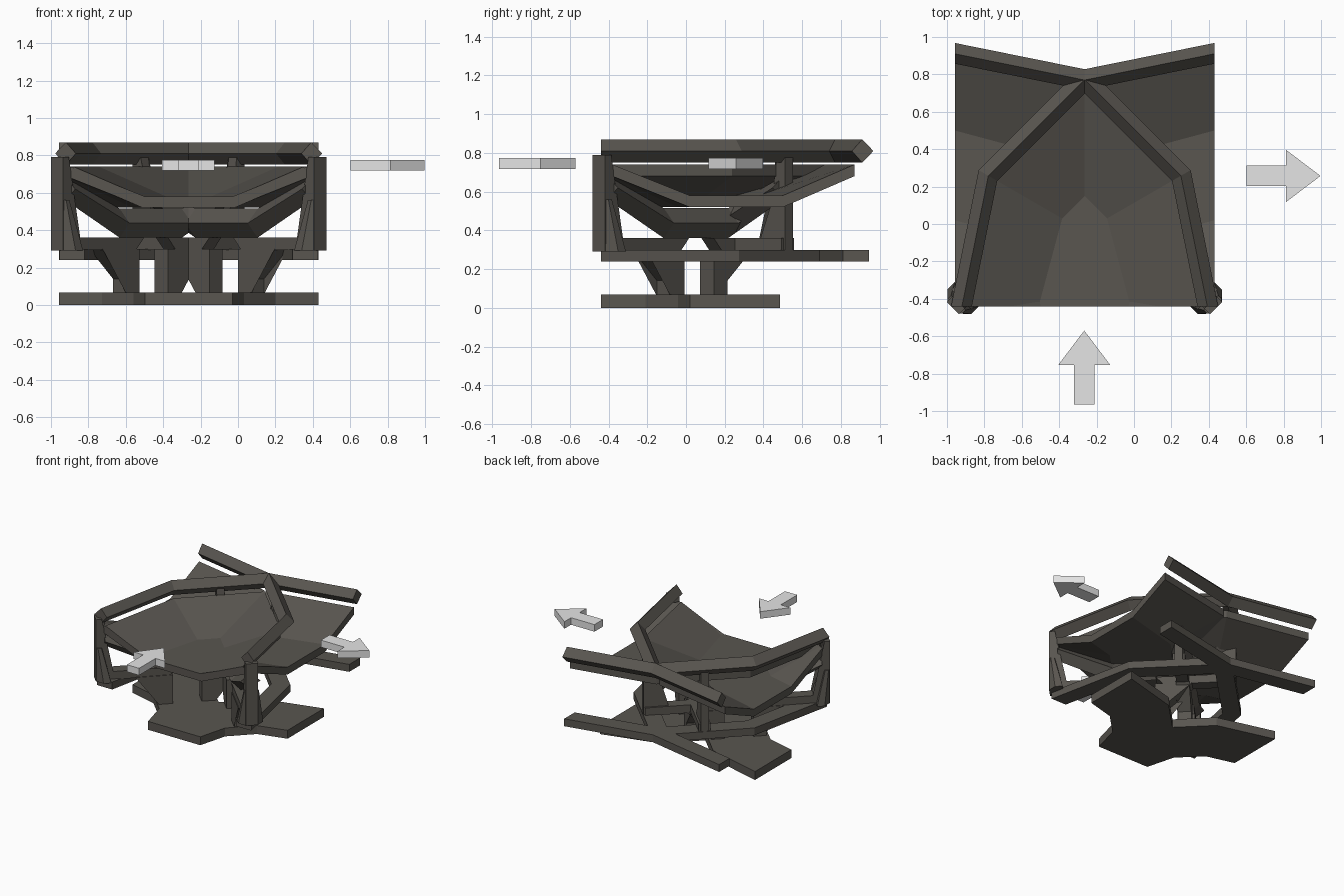
import bpy, bmesh, math

if "Cube" in bpy.data.objects:
    bpy.data.objects.remove(bpy.data.objects["Cube"])

MID, R0, Y0 = -0.264, 0.694, -0.44   # mirror line, pivot offset, pivot y


def material(name, rgb):
    m = bpy.data.materials.new(name)
    m.diffuse_color = (*rgb, 1)
    m.use_nodes = True
    m.node_tree.nodes["Principled BSDF"].inputs["Base Color"].default_value = m.diffuse_color
    return m


STONE = material("dark warm grey", (0.10, 0.092, 0.08))
LIGHT = material("light grey", (0.78, 0.78, 0.78))


def place(s, r, t, z, deg):
    """Point at radius r and sideways offset t around the pivot of side s."""
    a = math.radians(deg)
    x = r * math.cos(a) - t * math.sin(a)
    y = r * math.sin(a) + t * math.cos(a)
    return (MID + s * (R0 + x), Y0 + y, z)


def finish(name, bm, mat):
    bmesh.ops.recalc_face_normals(bm, faces=bm.faces[:])
    me = bpy.data.meshes.new(name)
    bm.to_mesh(me)
    bm.free()
    me.materials.append(mat)
    ob = bpy.data.objects.new(name, me)
    bpy.context.collection.objects.link(ob)
    return ob


def loft(bm, rings):
    vs = [[bm.verts.new(p) for p in ring] for ring in rings]
    n = len(vs[0])
    for a, b in zip(vs, vs[1:]):
        for i in range(n):
            j = (i + 1) % n
            bm.faces.new((a[i], a[j], b[j], b[i]))
    caps = [bm.faces.new(vs[0]), bm.faces.new(vs[-1][::-1])]
    bmesh.ops.triangulate(bm, faces=caps)


def sweep(name, profile, f=1.0):
    """Quarter turn in three steps on both sides; f widens the outer corners."""
    bm = bmesh.new()
    for s in (1, -1):
        loft(bm, [[place(s, r * (k if r > 1 else 1), 0, z, d) for r, z in profile]
                  for d, k in ((180, 1), (150, f), (120, f), (90, 1))])
    finish(name, bm, STONE)


def radial(name, polys, half):
    """Side outlines (r, z) made thick, standing on the 135 degree line."""
    bm = bmesh.new()
    for s in (1, -1):
        for poly in polys:
            loft(bm, [[place(s, r, t, z, 135) for r, z in poly] for t in (-half, half)])
    finish(name, bm, STONE)


# Curved troughs, rails and base
sweep("trough", [(0.06, 0.74), (0.46, 0.58), (0.94, 0.58), (1.31, 0.74),
                 (1.31, 0.68), (0.94, 0.52), (0.46, 0.52), (0.06, 0.68)], 1.035)
sweep("upper_rail", [(1.297, 0.81), (1.35, 0.87), (1.408, 0.81), (1.35, 0.75)], 1.034)
sweep("lower_rail", [(1.25, 0.24), (1.385, 0.24), (1.385, 0.30), (1.25, 0.30)], 1.03)
sweep("base_plate", [(0.46, 0), (0.925, 0), (0.925, 0.068), (0.46, 0.068)])

# Diamond-section rib under the trough
bm = bmesh.new()
for s in (1, -1):
    loft(bm, [[place(s, r, t, z, 135) for t, z in
               ((0, zb), (0.075, (zb + zt) / 2), (0, zt), (-0.075, (zb + zt) / 2))]
              for r, zb, zt in ((0.05, 0.56, 0.68), (0.46, 0.36, 0.515),
                                (0.93, 0.36, 0.515), (1.33, 0.56, 0.68))])
finish("trough_rib", bm, STONE)

# Split beam that carries the rib
beam = [(0.05, 0.295), (0.54, 0.295), (0.60, 0.36), (0.05, 0.36)]
radial("cross_beam", [beam, [(1.38 - r if r > 0.1 else 1.365, z) for r, z in beam]], 0.045)

# Legs flaring outwards to the beam
leg = [(0.56, 0.06), (0.56, 0.30), (0.28, 0.30), (0.46, 0.14), (0.46, 0.06)]
radial("leg", [leg, [(1.335 - r, z) for r, z in leg]], 0.05)

# Posts with gussets
radial("outer_post", [[(1.375, 0.28), (1.375, 0.79), (1.315, 0.79), (1.28, 0.55), (1.17, 0.30)]], 0.03)
radial("corner_post", [[(-0.014, 0.29), (-0.014, 0.79), (0.03, 0.79), (0.04, 0.55), (0.13, 0.29)]], 0.046)

# Tapering wings beside each corner post
bm = bmesh.new()
for s in (1, -1):
    for w in (1, -1):
        foot = [(-0.014, 0.042), (0.035, 0.092), (0.092, 0.092), (0.09, 0.042)]
        top = [(-0.012, 0.042), (0.0, 0.055), (0.025, 0.055), (0.03, 0.042)]
        loft(bm, [[place(s, r, w * t, z, 135) for r, t in p]
                  for p, z in ((foot, 0.29), (top, 0.56))])
finish("corner_wing", bm, STONE)


# Direction arrows
def arrow(name, tip, to_world):
    half = [(0, 0), (0.185, 0.14), (0.185, 0.055), (0.395, 0.055)]
    pts = half + [(a, -b) for a, b in half[:0:-1]]
    bm = bmesh.new()
    loft(bm, [[(*to_world(tip, a, b), z) for a, b in pts] for z in (0.718, 0.775)])
    finish(name, bm, LIGHT)


arrow("arrow_right", (0.997, 0.257), lambda t, a, b: (t[0] - a, t[1] + b))
arrow("arrow_front", (-0.266, -0.57), lambda t, a, b: (t[0] + b, t[1] - a))
